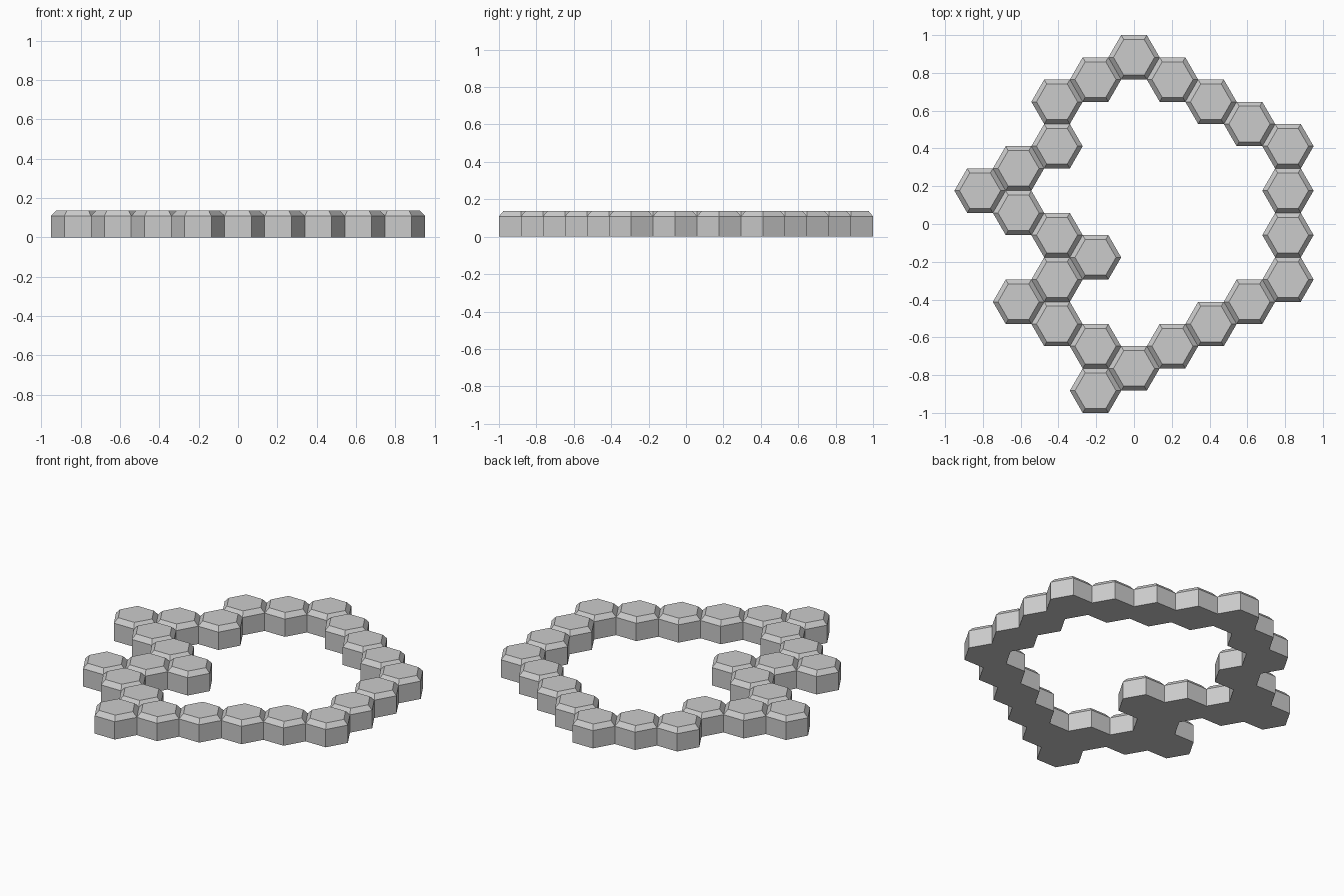
import bpy, bmesh, math

if "Cube" in bpy.data.objects:
    bpy.data.objects.remove(bpy.data.objects["Cube"])

STEP = 2 / 8.5                # tile height across flats
R = STEP / math.sqrt(3)       # tile corner radius
HEIGHT, SHOULDER, TOP_SCALE = 0.137, 0.109, 0.8


def hex_tile_mesh():
    """Hexagonal prism with a chamfered top rim."""
    bm = bmesh.new()
    rings = []
    for z, r in ((0, R), (SHOULDER, R), (HEIGHT, R * TOP_SCALE)):
        rings.append([bm.verts.new((r * math.cos(i * math.pi / 3),
                                    r * math.sin(i * math.pi / 3), z)) for i in range(6)])
    bm.faces.new(rings[0][::-1])
    bm.faces.new(rings[2])
    for low, high in zip(rings, rings[1:]):
        for i in range(6):
            j = (i + 1) % 6
            bm.faces.new((low[i], low[j], high[j], high[i]))
    mesh = bpy.data.meshes.new("hex_tile")
    bm.to_mesh(mesh)
    bm.free()
    return mesh


# Tile rows (in half steps) occupied in each column
COLUMNS = {
    -4: (1.5,),
    -3: (2.5, 0.5, -3.5),
    -2: (5.5, 3.5, -0.5, -2.5, -4.5),
    -1: (6.5, -1.5, -5.5, -7.5),
    0: (7.5, -6.5),
    1: (6.5, -5.5),
    2: (5.5, -4.5),
    3: (4.5, -3.5),
    4: (3.5, 1.5, -0.5, -2.5),
}

# Ring of tiles sharing one mesh
tile = hex_tile_mesh()
for col, rows in COLUMNS.items():
    for row in rows:
        obj = bpy.data.objects.new("hex_tile", tile)
        obj.location = (col * 1.5 * R, row * STEP / 2, 0)
        bpy.context.collection.objects.link(obj)
